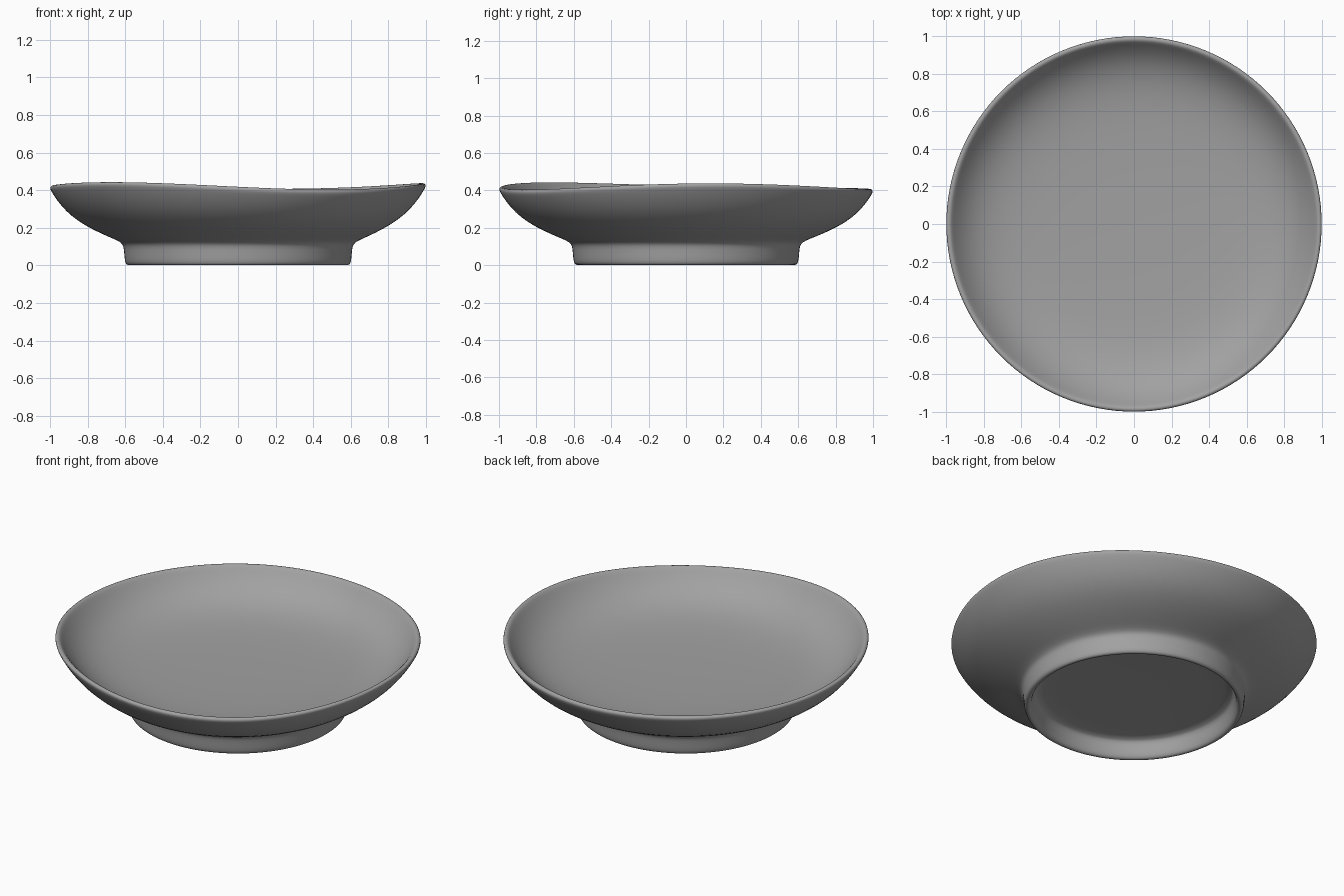
import bpy, bmesh
from math import cos, sin, radians, pi, atan2, hypot

cube = bpy.data.objects.get("Cube")
if cube:
    bpy.data.objects.remove(cube, do_unlink=True)

# Glazed grey clay
clay = bpy.data.materials.new("grey_clay")
clay.use_nodes = True
colour = (0.36, 0.36, 0.36, 1)
clay.diffuse_color = colour
clay.node_tree.nodes["Principled BSDF"].inputs["Base Color"].default_value = colour

# Half section as (radius, height), from the floor over the rim to the recessed base
inside = [(0, .21), (.3, .212), (.55, .22), (.7, .238), (.81, .272), (.89, .322), (.945, .38)]
rim = [(.968, .412), (.98, .422), (.995, .421), (1.002, .408), (.993, .39)]
outside = [(.965, .345), (.915, .285), (.85, .233), (.77, .188), (.69, .152), (.635, .13)]
foot = [(.613, .112), (.608, .09), (.604, .04), (.6, .012), (.59, .001), (.575, .001),
        (.563, .012), (.553, .05), (.545, .095), (.53, .11), (.3, .112), (0, .112)]

bm = bmesh.new()
verts = [bm.verts.new((r, 0, z)) for r, z in inside + rim + outside + foot]
edges = [bm.edges.new(pair) for pair in zip(verts, verts[1:])]
bmesh.ops.spin(bm, geom=verts + edges, axis=(0, 0, 1), cent=(0, 0, 0),
               angle=2 * pi, steps=64, use_duplicate=False)
bmesh.ops.remove_doubles(bm, verts=bm.verts, dist=0.0005)

# Gentle hand-made waviness, growing towards the rim
for v in bm.verts:
    a = atan2(v.co.y, v.co.x)
    grow = max(0, (hypot(v.co.x, v.co.y) - .62) / .38) ** 1.5
    v.co.z += grow * (.014 * cos(2 * a - radians(50))
                      + .006 * cos(a - radians(250)) + .009 * cos(3 * a))

bmesh.ops.recalc_face_normals(bm, faces=bm.faces)
mesh = bpy.data.meshes.new("dish")
bm.to_mesh(mesh)
bm.free()
mesh.materials.append(clay)
mesh.shade_smooth()

dish = bpy.data.objects.new("dish", mesh)
bpy.context.collection.objects.link(dish)
soften = dish.modifiers.new("soften", "SUBSURF")
soften.levels = soften.render_levels = 1
